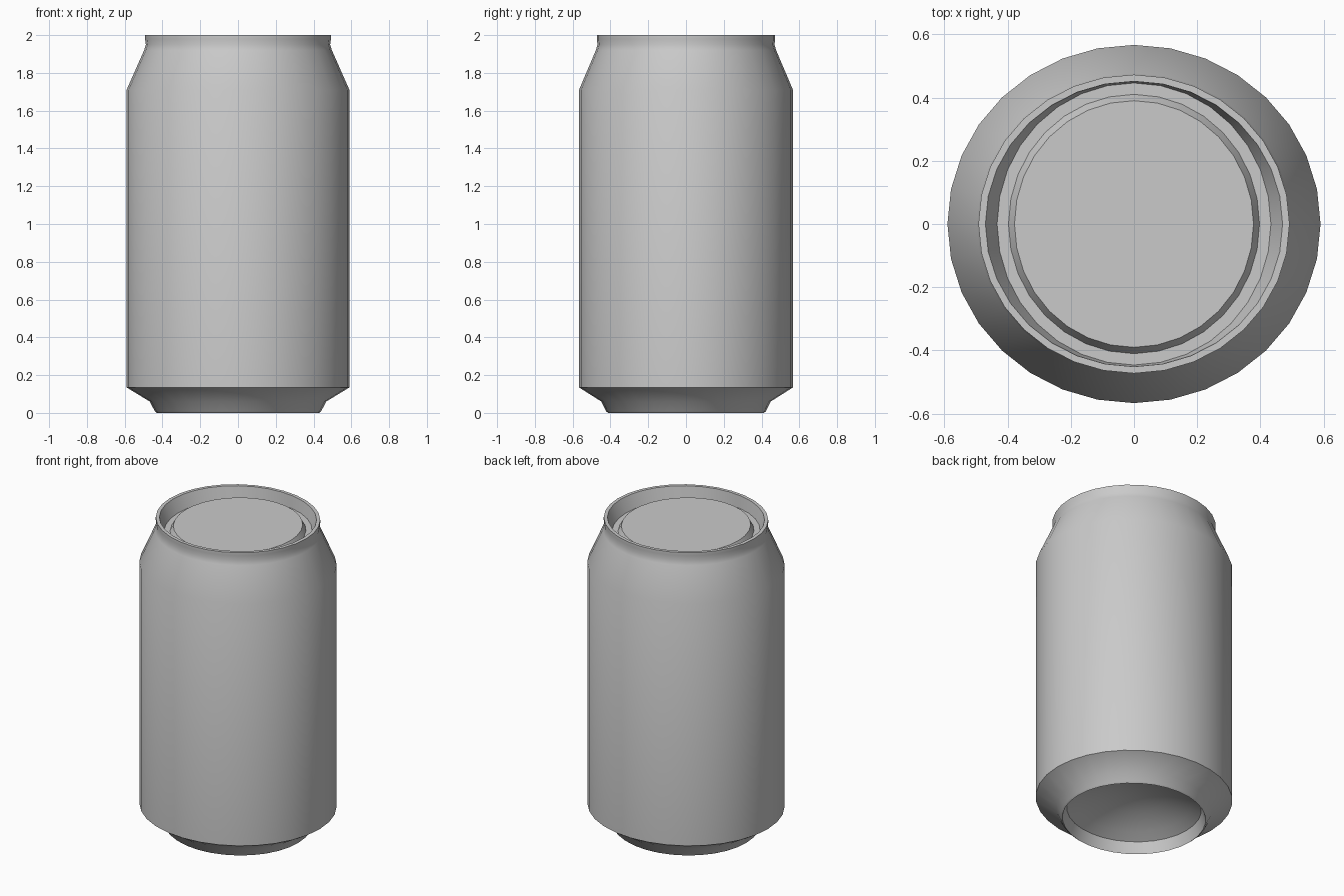
import bpy
import bmesh
from math import cos, sin, pi, radians

if "Cube" in bpy.data.objects:
    bpy.data.objects.remove(bpy.data.objects["Cube"], do_unlink=True)

SIDES = 32
SQUASH = 0.96  # depth of the can relative to its width

metal = bpy.data.materials.new("grey_metal")
metal.use_nodes = True
grey = (0.59, 0.59, 0.59, 1)
metal.diffuse_color = grey
metal.node_tree.nodes["Principled BSDF"].inputs["Base Color"].default_value = grey


def lathe(name, rings, cap_start=False, cap_end=False):
    """Skin oval rings given as (x radius, y radius, z)."""
    bm = bmesh.new()
    loops = []
    for rx, ry, z in rings:
        loops.append([bm.verts.new((rx * cos(2 * pi * i / SIDES),
                                    ry * sin(2 * pi * i / SIDES), z))
                      for i in range(SIDES)])
    for a, b in zip(loops, loops[1:]):
        for i in range(SIDES):
            j = (i + 1) % SIDES
            bm.faces.new((a[i], a[j], b[j], b[i]))
    if cap_start:
        bm.faces.new(loops[0][::-1])
    if cap_end:
        bm.faces.new(loops[-1])
    mesh = bpy.data.meshes.new(name)
    bm.to_mesh(mesh)
    bm.free()
    mesh.materials.append(metal)
    obj = bpy.data.objects.new(name, mesh)
    bpy.context.collection.objects.link(obj)
    bpy.ops.object.select_all(action="DESELECT")
    obj.select_set(True)
    bpy.context.view_layer.objects.active = obj
    bpy.ops.object.shade_smooth_by_angle(angle=radians(32))
    return obj


def oval(points):
    return [(r, r * SQUASH, z) for r, z in points]


# Outer wall: foot, chamfer, side, shoulder, pinched neck and rim
lathe("can_body", oval([
    (0.43, 0), (0.44, 0.008), (0.467, 0.06), (0.59, 0.135), (0.59, 1.71),
    (0.497, 1.92), (0.488, 1.95), (0.492, 1.98), (0.492, 2), (0.47, 2)]))

# Hollow underside: inner foot wall and shallow dome
dome = [(0.405 * t, 0.07 + 0.12 * (1 - t * t))
        for t in (0.1, 0.3, 0.5, 0.7, 0.85, 1)]
lathe("base_dome", oval(dome + [(0.43, 0)]), cap_start=True)

# Recessed lid: inner rim wall, groove and raised panel
lathe("lid", [
    (0.47, 0.452, 2), (0.433, 0.446, 1.92), (0.397, 0.41, 1.92),
    (0.378, 0.39, 1.957)], cap_end=True)
